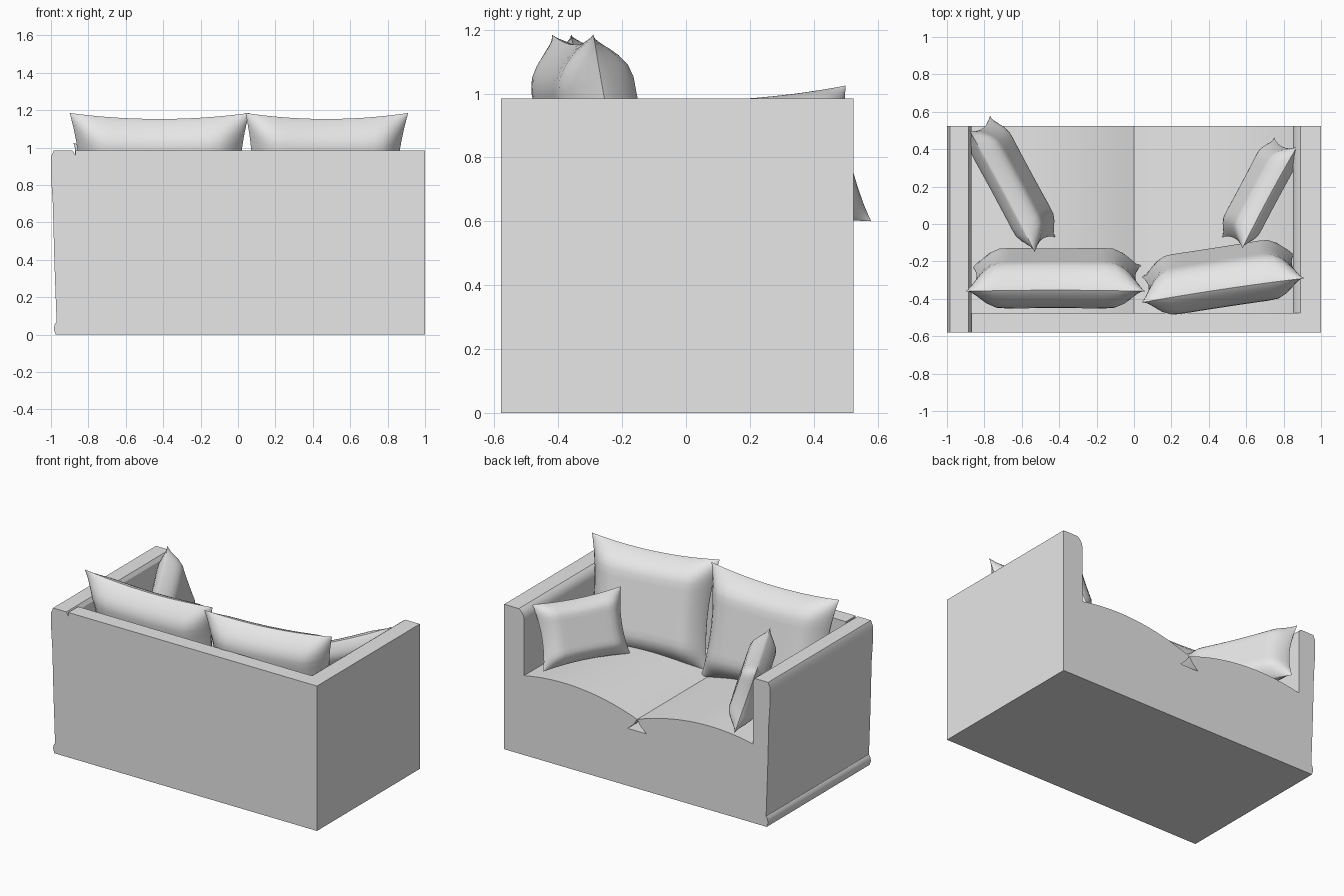
import bpy, bmesh, math
from mathutils import Vector

cube = bpy.data.objects.get("Cube")
if cube:
    bpy.data.objects.remove(cube, do_unlink=True)

fabric = bpy.data.materials.new("light_grey_fabric")
fabric.use_nodes = True
GREY = (0.8, 0.8, 0.8, 1)
fabric.diffuse_color = GREY
fabric.node_tree.nodes["Principled BSDF"].inputs["Base Color"].default_value = GREY

BACK, INNER, FRONT, TOP = -0.58, -0.475, 0.525, 0.985


def finish(name, bm, angle):
    bmesh.ops.recalc_face_normals(bm, faces=bm.faces)
    mesh = bpy.data.meshes.new(name)
    bm.to_mesh(mesh)
    bm.free()
    mesh.materials.append(fabric)
    obj = bpy.data.objects.new(name, mesh)
    bpy.context.collection.objects.link(obj)
    bpy.ops.object.select_all(action='DESELECT')
    obj.select_set(True)
    bpy.context.view_layer.objects.active = obj
    bpy.ops.object.shade_smooth_by_angle(angle=math.radians(angle))
    return obj


def prism(name, profile, y0, y1):
    """Extrude an (x, z) profile along y."""
    bm = bmesh.new()
    face = bm.faces.new([bm.verts.new((x, y0, z)) for x, z in profile])
    ext = bmesh.ops.extrude_face_region(bm, geom=[face])
    verts = [g for g in ext["geom"] if isinstance(g, bmesh.types.BMVert)]
    bmesh.ops.translate(bm, verts=verts, vec=(0, y1 - y0, 0))
    return finish(name, bm, 30)


def puff(t, margin):
    """Thickness falloff: flat middle, rounded towards the seam."""
    s = min(1.0, (1 - abs(t)) / margin)
    return max(0.0, math.sin(s * math.pi / 2)) ** 0.8


def pillow(name, tl, tr, bl, br, thickness, n=20):
    """Stuffed pillow spanning four corners, with edges drawn inwards."""
    tl, tr, bl, br = map(Vector, (tl, tr, bl, br))
    normal = (tr - tl + br - bl).cross(tl - bl + tr - br).normalized()
    steps = [math.sin((i / n - 0.5) * math.pi) for i in range(n + 1)]
    pinch = 0.09
    bm = bmesh.new()
    for side in (-1, 1):
        rows = []
        for v in steps:
            row = []
            for u in steps:
                a = (u * (1 - pinch * (1 - v * v)) + 1) / 2
                b = (v * (1 - pinch * (1 - u * u)) + 1) / 2
                p = bl.lerp(br, a).lerp(tl.lerp(tr, a), b)
                h = thickness / 2 * puff(u, 0.36) * puff(v, 0.42)
                row.append(bm.verts.new(p + normal * side * h))
            rows.append(row)
        for r0, r1 in zip(rows, rows[1:]):
            for i in range(n):
                bm.faces.new((r0[i], r0[i + 1], r1[i + 1], r1[i]))
    bmesh.ops.remove_doubles(bm, verts=bm.verts, dist=0.0005)
    return finish(name, bm, 40)


# Frame: base, backrest and the two different arms
prism("base", [(-0.87, 0), (0.85, 0), (0.85, 0.39), (-0.87, 0.39)], INNER, FRONT)
prism("backrest", [(-0.87, 0), (1, 0), (1, TOP), (-0.87, TOP)], BACK, INNER)
prism("left_arm", [(0.85, 0), (1, 0), (1, TOP), (0.89, TOP), (0.87, 0.97),
                   (0.855, 0.945), (0.85, 0.92)], INNER, FRONT)
prism("right_arm", [(-0.87, 0), (-0.975, 0), (-0.985, 0.03), (-0.98, 0.055),
                    (-0.97, 0.07), (-0.982, 0.4), (-0.99, 0.7), (-1, 0.85),
                    (-1, 0.95), (-0.985, TOP), (-0.885, TOP), (-0.87, 0.96)],
      BACK, FRONT)

# Two domed seat cushions meeting in a crease with a small gap below
for name, side, width in (("left", 1, 0.85), ("right", -1, 0.87)):
    dome = [(width * i / 16, 0.57 - 0.1 * ((width * i / 16 - 0.55) / 0.55) ** 2)
            for i in range(17)]
    outline = dome + [(width, 0.39), (0.07, 0.39), (0.025, 0.43)]
    prism(name + "_seat_cushion", [(side * x, z) for x, z in outline], INNER, FRONT)

# Large pillows leaning on the backrest
pillow("right_back_pillow", (0.06, -0.36, 1.185), (-0.9, -0.36, 1.185),
       (0.04, -0.22, 0.47), (-0.87, -0.22, 0.47), 0.25)
pillow("left_back_pillow", (0.91, -0.29, 1.185), (0.04, -0.42, 1.185),
       (0.86, -0.15, 0.47), (0.04, -0.28, 0.47), 0.25)

# Small pillows leaning on the arms
pillow("right_arm_pillow", (-0.53, -0.15, 0.98), (-0.88, 0.5, 1.025),
       (-0.42, -0.07, 0.56), (-0.77, 0.58, 0.6), 0.17)
pillow("left_arm_pillow", (0.87, 0.41, 0.975), (0.58, -0.13, 0.97),
       (0.75, 0.46, 0.57), (0.47, -0.07, 0.565), 0.15)
